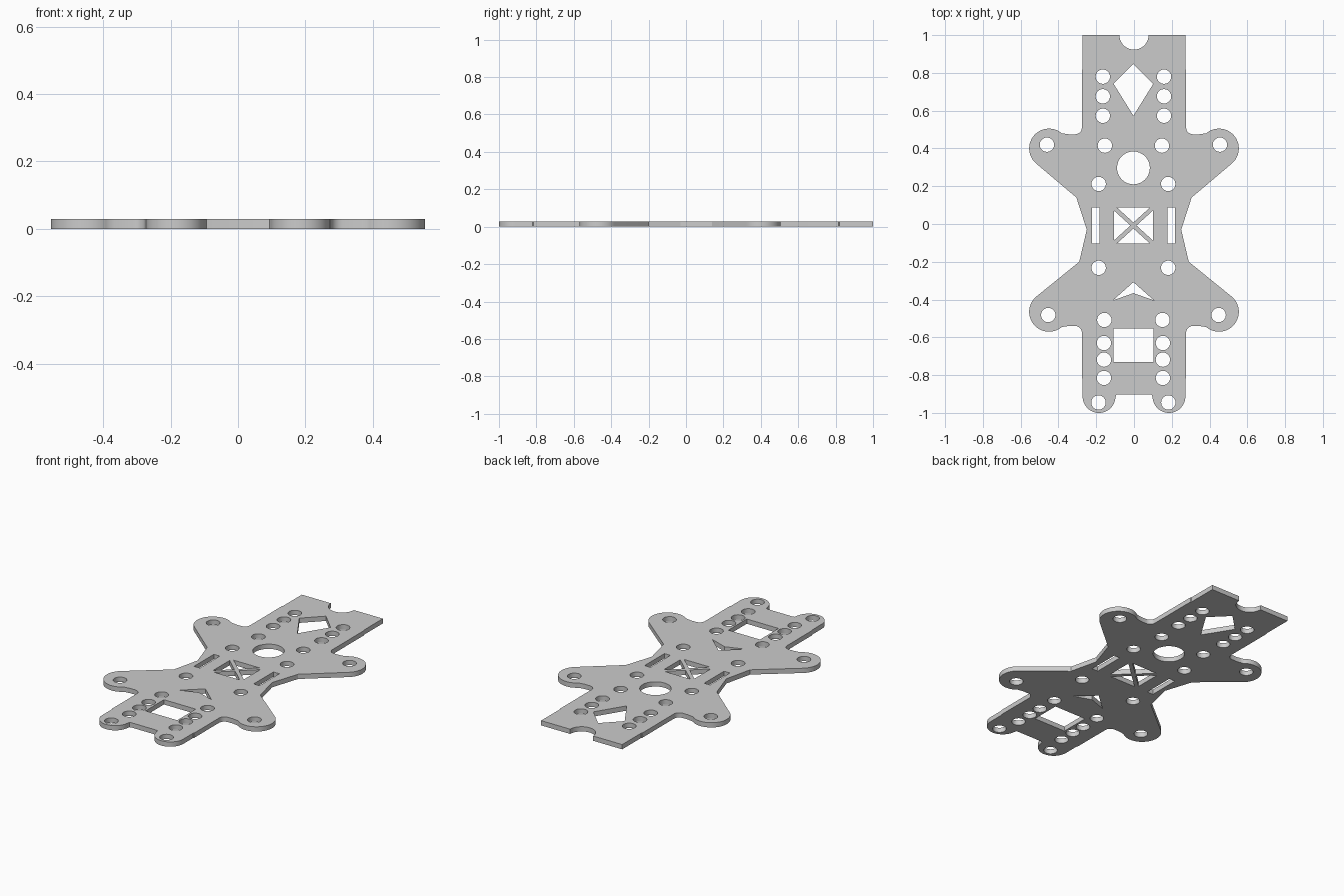
import bpy, bmesh
from math import radians, cos, sin

if "Cube" in bpy.data.objects:
    bpy.data.objects.remove(bpy.data.objects["Cube"])

THICK = 0.029


def arc(cx, cy, r, a0, a1, n=16):
    pts = []
    for i in range(n + 1):
        a = radians(a0 + (a1 - a0) * i / n)
        pts.append((cx + r * cos(a), cy + r * sin(a)))
    return pts


def circle(cx, cy, r):
    return arc(cx, cy, r, 0, 360, 32)[:-1]


def rect(x0, y0, x1, y1):
    return [(x0, y0), (x1, y0), (x1, y1), (x0, y1)]


# Right half of the plate outline, from the front notch to the tail
half = arc(0, 1.0, 0.077, -90, 0, 10)
half += [(0.272, 1.0), (0.272, 0.82), (0.276, 0.815)]
half += arc(0.311, 0.51, 0.035, 180, 270, 6)                 # fillet
half += [(0.345, 0.475), (0.366, 0.478)]
half += arc(0.45, 0.40, 0.105, 130, -51, 28)                 # upper motor lobe
half += [(0.305, 0.14), (0.25, -0.03), (0.29, -0.2)]         # waist
half += arc(0.45, -0.465, 0.105, 51, -130, 28)               # lower motor lobe
half += [(0.366, -0.543), (0.345, -0.54)]
half += arc(0.311, -0.575, 0.035, 90, 180, 6)                # fillet
half += [(0.276, -0.815), (0.272, -0.82)]
half += arc(0.185, -0.913, 0.087, 0, -175, 24)               # tail foot
half += [(0.094, -0.904), (0.085, -0.902)]
outline = half + [(-x, y) for x, y in reversed(half) if x > 1e-5]

loops = [outline]

# Mirrored screw holes, centred slightly left of the middle
CX = -0.003
for x, y in [(0.162, 0.78), (0.162, 0.676), (0.162, 0.573), (0.151, 0.415),
             (0.458, 0.42), (0.184, 0.212), (0.184, -0.232), (0.451, -0.482),
             (0.154, -0.508), (0.156, -0.63), (0.156, -0.718),
             (0.156, -0.815), (0.185, -0.945)]:
    for s in (-1, 1):
        loops.append(circle(CX + s * x, y, 0.038))

# Centre openings: round hole, battery window, kite, chevron
loops.append(circle(CX, 0.297, 0.087))
loops.append(rect(-0.109, -0.731, 0.104, -0.554))
loops.append([(CX, 0.847), (0.102, 0.742), (CX, 0.573), (-0.108, 0.742)])
loops.append([(CX, -0.308), (0.105, -0.404), (CX, -0.366), (-0.111, -0.404)])

# Strap slots
for s in (-1, 1):
    x = CX + s * 0.2
    loops.append(rect(x - 0.02, -0.103, x + 0.02, 0.087))

# Square window with crossed bars: four triangles
hx, hy, cy, g = 0.103, 0.095, -0.008, 0.016
for s in (-1, 1):
    loops.append([(CX - hx + g, cy + s * hy), (CX + hx - g, cy + s * hy), (CX, cy + s * g)])
    loops.append([(CX + s * hx, cy - hy + g), (CX + s * hx, cy + hy - g), (CX + s * g, cy)])

# Filled, extruded curve turned into a mesh
curve = bpy.data.curves.new("frame_plate", 'CURVE')
curve.dimensions = '2D'
curve.fill_mode = 'BOTH'
curve.extrude = THICK / 2
for pts in loops:
    sp = curve.splines.new('POLY')
    sp.points.add(len(pts) - 1)
    for p, (x, y) in zip(sp.points, pts):
        p.co = (x, y, 0, 1)
    sp.use_cyclic_u = True
plate = bpy.data.objects.new("frame_plate", curve)
bpy.context.collection.objects.link(plate)
plate.location.z = THICK / 2
bpy.context.view_layer.objects.active = plate
plate.select_set(True)
bpy.ops.object.convert(target='MESH')
plate = bpy.context.object

# Weld faces to walls
bm = bmesh.new()
bm.from_mesh(plate.data)
bmesh.ops.remove_doubles(bm, verts=bm.verts, dist=1e-5)
bmesh.ops.recalc_face_normals(bm, faces=bm.faces)
bm.to_mesh(plate.data)
bm.free()
bpy.ops.object.shade_smooth_by_angle(angle=radians(30))
